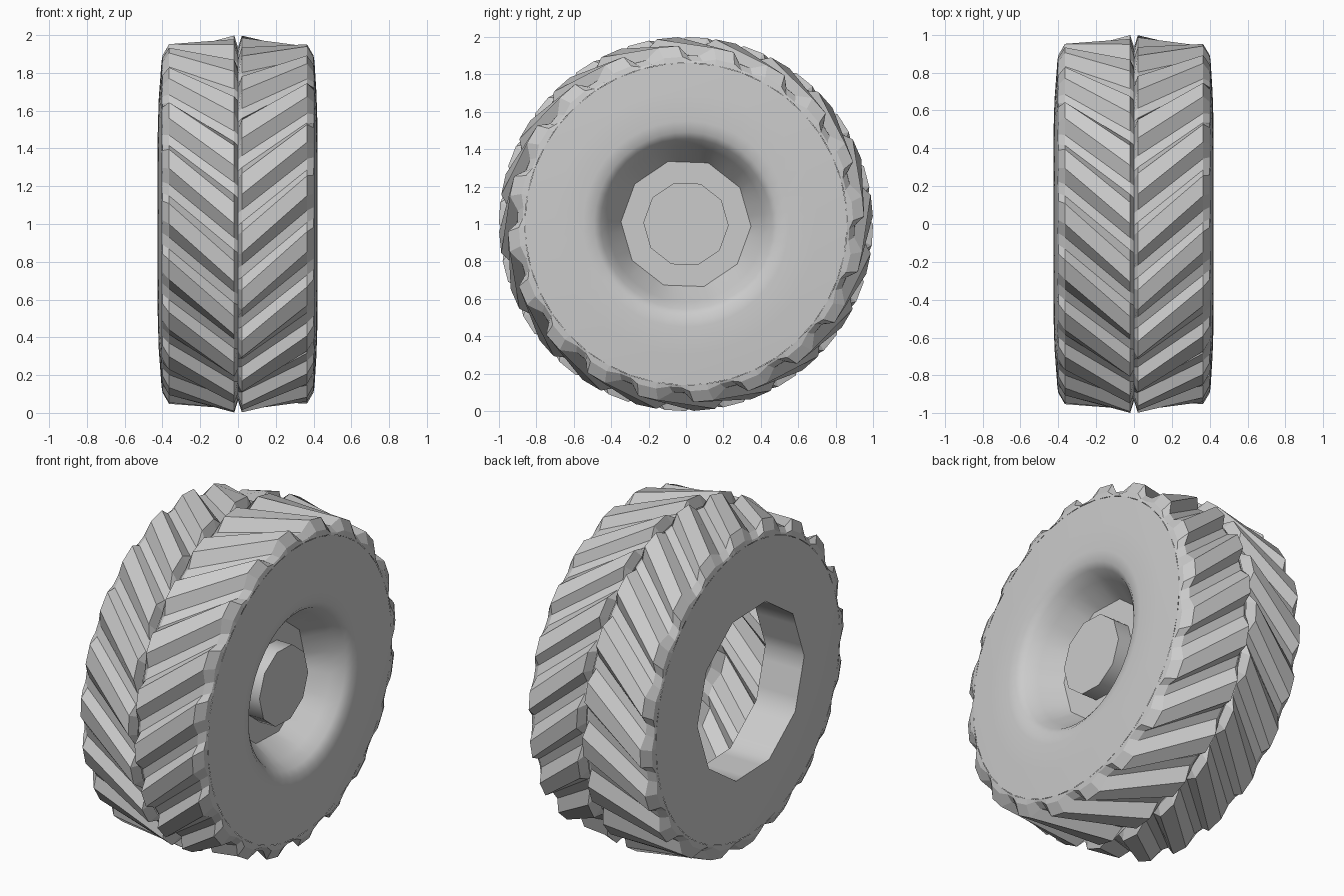
import bpy, bmesh, math

if "Cube" in bpy.data.objects:
    bpy.data.objects.remove(bpy.data.objects["Cube"])

LUGS = 20
PITCH = 2 * math.pi / LUGS
rad = math.radians

grey = bpy.data.materials.new("tyre grey")
grey.diffuse_color = (0.6, 0.6, 0.6, 1)
grey.use_nodes = True
grey.node_tree.nodes["Principled BSDF"].inputs["Base Color"].default_value = grey.diffuse_color


def ring_mesh(name, rings, smooth=None, cap_last=False):
    """Join closed rings of (x, radius, angle) points around the x axle."""
    bm = bmesh.new()
    loops = [[bm.verts.new((x, -r * math.cos(a), 1 + r * math.sin(a)))
              for x, r, a in ring] for ring in rings]
    n = len(loops[0])
    for lo, hi in zip(loops, loops[1:]):
        for j in range(n):
            k = (j + 1) % n
            bm.faces.new((lo[j], hi[j], hi[k], lo[k]))
    if cap_last:
        bm.faces.new(loops[-1][::-1]).normal_update()
    mesh = bpy.data.meshes.new(name)
    bm.to_mesh(mesh)
    bm.free()
    mesh.materials.append(grey)
    ob = bpy.data.objects.new(name, mesh)
    bpy.context.collection.objects.link(ob)
    if smooth is not None:
        bpy.context.view_layer.objects.active = ob
        ob.select_set(True)
        bpy.ops.object.shade_smooth_by_angle(angle=rad(smooth))
        ob.select_set(False)
    return ob


def circle(x, r, n=40):
    return [(x, r, 2 * math.pi * j / n + rad(2)) for j in range(n)]


def decagon(x, r, n=40):
    """Ten-sided ring that still carries n points."""
    ring = []
    for j in range(n):
        a = 2 * math.pi * j / n
        off = a % rad(36) - rad(18)
        ring.append((x, r * math.cos(rad(18)) / math.cos(off), a + rad(2)))
    return ring


# Tread halves: slanted lugs, (distance from centre, valley radius, lug radius)
STATIONS = [(0.0, 0.93, 0.935), (0.02, 0.94, 0.998), (0.365, 0.90, 0.952),
            (0.40, 0.872, 0.892), (0.405, 0.86, 0.86)]
# Angle across one lug in degrees, and whether the point is on the lug top
LUG = [(-2.5, 0), (2.0, 1), (8.5, 1), (11.5, 0)]


def tread(name, side, phase):
    rings = []
    for d, low, high in STATIONS:
        twist = rad(18) * min(d, 0.39) / 0.345
        rings.append([(side * d, high if top else low,
                       i * PITCH + rad(a + phase) + twist)
                      for i in range(LUGS) for a, top in LUG])
    ring_mesh(name, rings if side > 0 else rings[::-1])


tread("tread_right", 1, 6)
tread("tread_left", -1, -3)

# Outer sidewall rolling into the deep dish
ring_mesh("outer_sidewall", [
    circle(0.405, 0.86), circle(0.415, 0.70), circle(0.42, 0.55),
    circle(0.412, 0.49), circle(0.385, 0.455), circle(0.32, 0.415),
    decagon(0.20, 0.347)], smooth=60)

# Wheel plate and raised hub cap
ring_mesh("wheel_plate", [decagon(0.20, 0.347), decagon(0.20, 0.228)])
ring_mesh("hub_cap", [decagon(0.30, 0.228, 10)[::1],
                      decagon(0.20, 0.228, 10)][::-1], smooth=40, cap_last=True)

# Inner sidewall with a ten-sided opening and a short open barrel
ring_mesh("inner_sidewall", [
    decagon(-0.17, 0.50), decagon(-0.425, 0.50),
    circle(-0.42, 0.66), circle(-0.405, 0.86)], smooth=40)
